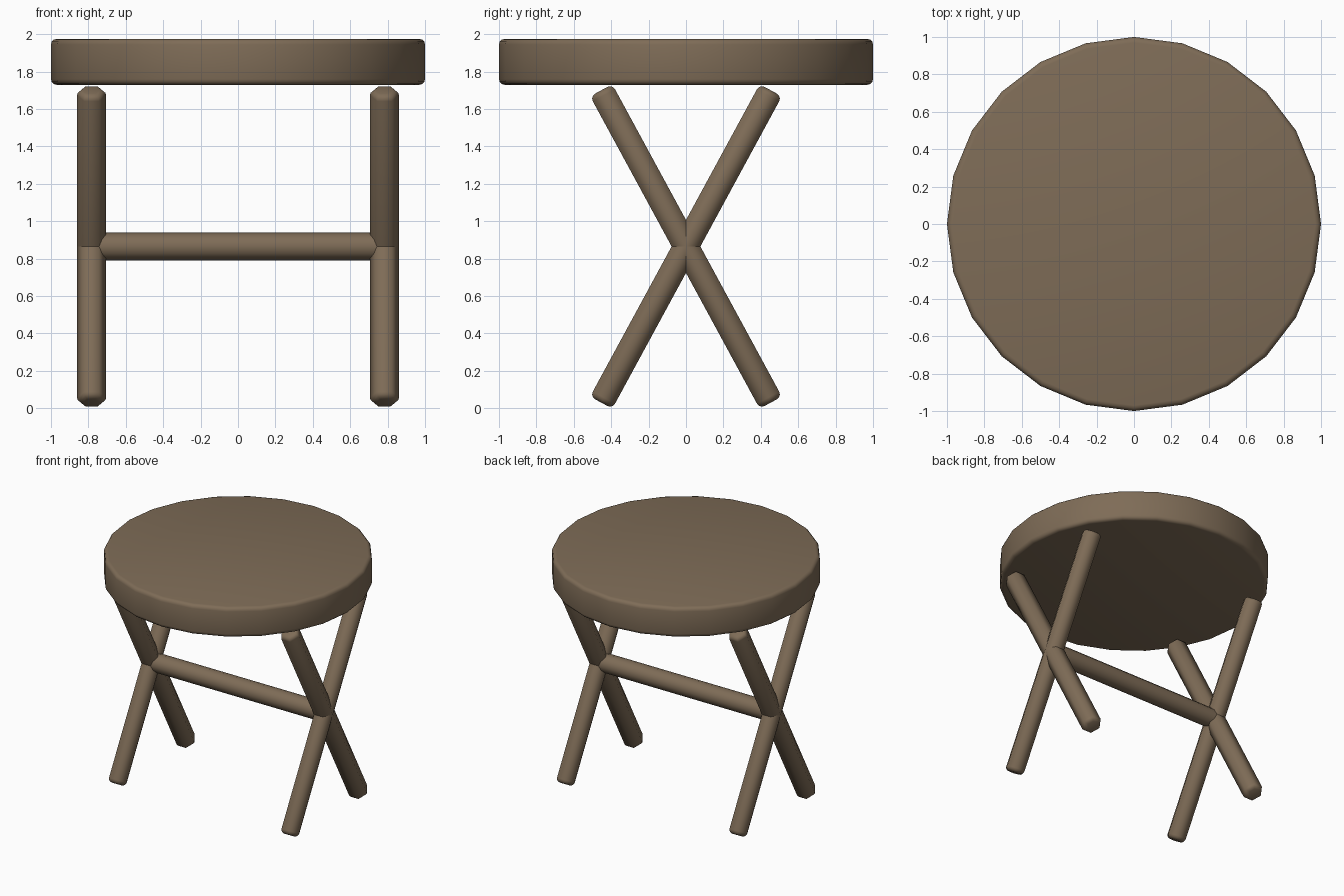
import bpy, math

if "Cube" in bpy.data.objects:
    bpy.data.objects.remove(bpy.data.objects["Cube"])

wood = bpy.data.materials.new("brown wood")
wood.diffuse_color = (0.21, 0.15, 0.095, 1)
wood.use_nodes = True
wood.node_tree.nodes["Principled BSDF"].inputs["Base Color"].default_value = wood.diffuse_color


def rod(name, sides, radius, length, loc, rot, bevel, spin=0.0):
    """Smooth-shaded prism with rounded end rims."""
    bpy.ops.mesh.primitive_cylinder_add(vertices=sides, radius=radius, depth=length)
    ob = bpy.context.object
    ob.name = name
    # turn the cross-section, then place the part
    ob.rotation_euler = (0, 0, spin)
    bpy.ops.object.transform_apply(location=False, rotation=True, scale=False)
    ob.location, ob.rotation_euler = loc, rot
    ob.data.materials.append(wood)
    if bevel:
        mod = ob.modifiers.new("rim", 'BEVEL')
        mod.width = bevel
        mod.segments = 3
        mod.limit_method = 'ANGLE'
        mod.angle_limit = math.radians(70)
        bpy.ops.object.modifier_apply(modifier=mod.name)
    bpy.ops.object.shade_smooth_by_angle(angle=math.radians(62))
    return ob


# seat: 24-sided disc
rod("seat", 24, 1.0, 0.245, (0, 0, 1.852), (0, 0, 0), 0.03)

# crossed hexagonal legs, flat sides facing outward
MID = 0.865
for side, x in (("left", -0.783), ("right", 0.783)):
    for lean, s in (("forward", 1), ("backward", -1)):
        rod(f"{side}_{lean}_leg", 6, 0.078, 1.90, (x, 0, MID),
            (s * math.radians(28.5), 0, 0), 0.03, math.radians(90))

# stretcher joining the two crossings
rod("stretcher", 12, 0.074, 1.5, (0, 0, MID), (0, math.radians(90), 0), 0)
